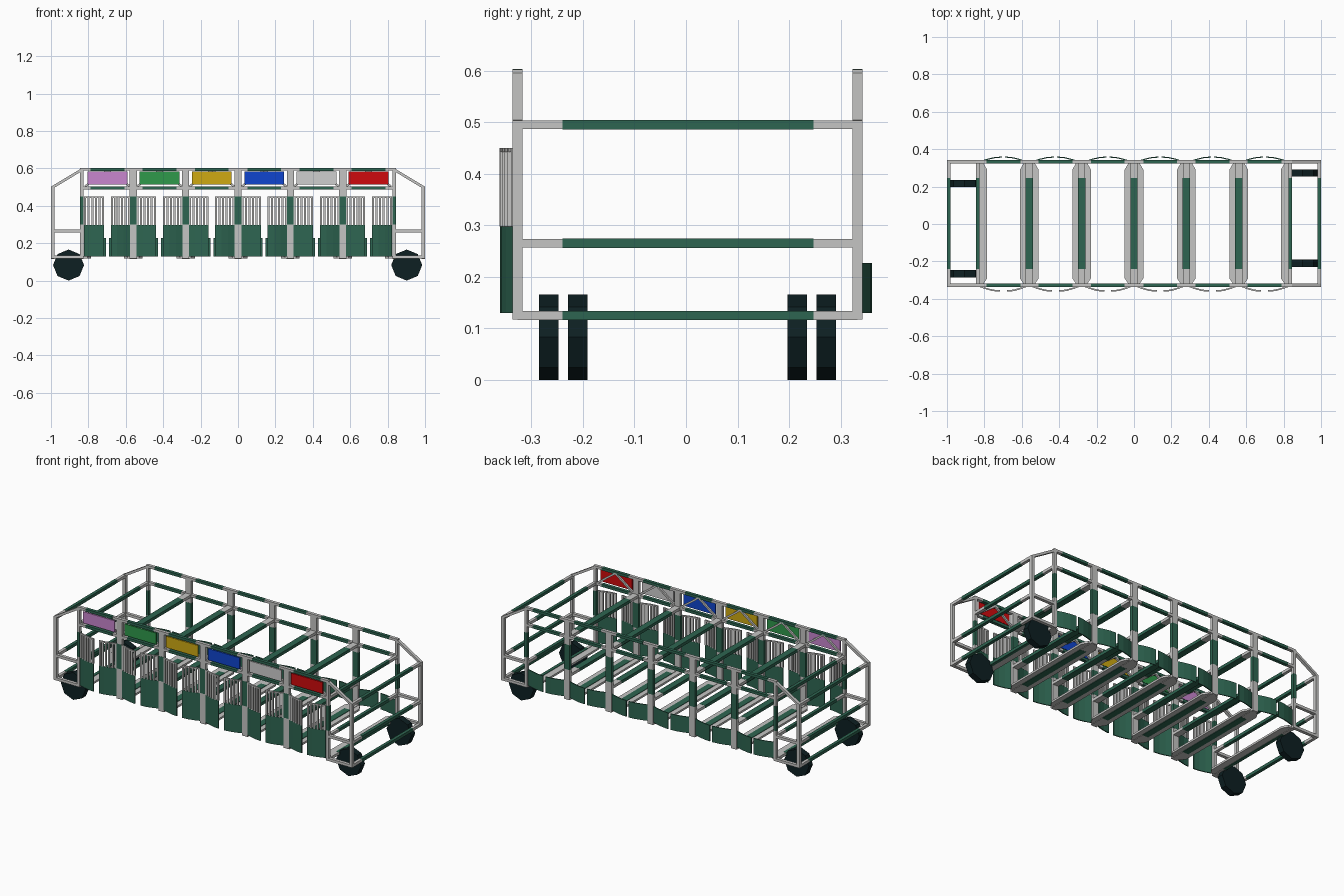
import bpy, bmesh, math
from mathutils import Matrix, Vector

if "Cube" in bpy.data.objects:
    bpy.data.objects.remove(bpy.data.objects["Cube"])

# ---- materials
COLS = {
    "frame grey": (0.56, 0.56, 0.55), "padding green": (0.027, 0.13, 0.082),
    "tyre black": (0.004, 0.014, 0.016), "sign violet": (0.58, 0.24, 0.62),
    "sign green": (0.028, 0.32, 0.07), "sign yellow": (0.62, 0.40, 0.006),
    "sign blue": (0.005, 0.06, 0.62), "sign white": (0.62, 0.62, 0.62),
    "sign red": (0.62, 0.003, 0.004)}
MATS = {}
for n, c in COLS.items():
    m = bpy.data.materials.new(n)
    m.diffuse_color = (*c, 1)
    m.use_nodes = True
    m.node_tree.nodes["Principled BSDF"].inputs["Base Color"].default_value = m.diffuse_color
    MATS[n] = m
GREY, GREEN = 0, 1


def finish(name, bm, mats=("frame grey", "padding green")):
    bmesh.ops.recalc_face_normals(bm, faces=bm.faces)
    me = bpy.data.meshes.new(name)
    bm.to_mesh(me)
    bm.free()
    for m in mats:
        me.materials.append(MATS[m])
    ob = bpy.data.objects.new(name, me)
    bpy.context.collection.objects.link(ob)
    return ob


def box(bm, lo, hi, mat=0):
    lo, hi = Vector(lo), Vector(hi)
    M = Matrix.Translation((lo + hi) / 2) @ Matrix.Diagonal((*(hi - lo), 1))
    r = bmesh.ops.create_cube(bm, size=1, matrix=M)
    for f in {f for v in r["verts"] for f in v.link_faces}:
        f.material_index = mat


def beam(bm, a, b, w, d, mat=0):
    """Sloping box from a to b in the xz plane, w wide, d deep in y."""
    a, b = Vector(a), Vector(b)
    v = b - a
    M = (Matrix.Translation((a + b) / 2) @ Matrix.Rotation(-math.atan2(v.z, v.x), 4, 'Y')
         @ Matrix.Diagonal((v.length, d, w, 1)))
    r = bmesh.ops.create_cube(bm, size=1, matrix=M)
    for f in {f for q in r["verts"] for f in q.link_faces}:
        f.material_index = mat


def padded(bm, axis, c, lo, hi, glo, ghi, size):
    """Grey bar along an axis with a slightly thicker green padded middle."""
    for s, e, mat, g in ((lo, glo, GREY, 0), (glo, ghi, GREEN, .0005), (ghi, hi, GREY, 0)):
        p = [c[i] - size[i] / 2 - g for i in range(3)]
        q = [c[i] + size[i] / 2 + g for i in range(3)]
        p[axis], q[axis] = s, e
        box(bm, p, q, mat)


POSTS = [-.835, -.56, -.28, 0, .28, .56, .835]
YF, YB, T = -.327, .333, .019

# ---- upright posts
bm = bmesh.new()
for y in (YF, YB):
    for x in POSTS:
        w = .018 if abs(x) > .8 else .038
        padded(bm, 2, (x, y, 0), .117, .602, .30, .45, (w, T, 0))
    for s in (-1, 1):
        box(bm, (s * .991 - .009, y - T / 2, .117), (s * .991 + .009, y + T / 2, .503))
finish("upright_posts", bm)

# ---- cross bars joining front and back
bm = bmesh.new()
for x in [-.991] + POSTS + [.991]:
    w = .018 if abs(x) > .8 else .038
    for z in (.125, .265, .495):
        padded(bm, 1, (x, 0, z), YF, YB, -.24, .247, (w, 0, .017))
finish("cross_bars", bm)

# ---- long rails above the stalls
bm = bmesh.new()
for y in (YF, YB):
    for a, b in zip(POSTS, POSTS[1:]):
        c = (a + b) / 2
        for z in (.595, .495):
            padded(bm, 0, (0, y, z), a, b, c - .09, c + .09, (0, T, .015))
finish("long_rails", bm)

# ---- end bay rails and slanting corners
bm = bmesh.new()
for y in (YF, YB):
    for s in (-1, 1):
        for z in (.125, .265):
            x0, x1 = sorted((s * .835, s * .991))
            box(bm, (x0, y - T / 2, z - .008), (x1, y + T / 2, z + .008))
        beam(bm, (s * .83, y, .596), (s * .993, y, .498), .014, T)
finish("end_bay_rails", bm)

# ---- side ledges with chamfered ends, one below every partition
bm = bmesh.new()
for x in POSTS:
    a = x - .05 if x > -.8 else x
    b = x + .05 if x < .8 else x
    ca = .02 if x > -.8 else 0
    cb = .02 if x < .8 else 0
    pts = [(a + ca, -.32), (b - cb, -.32), (b, -.29), (b, .29), (b - cb, .325),
           (a + ca, .325), (a, .29), (a, -.29)]
    f = bm.faces.new([bm.verts.new((px, py, .119)) for px, py in pts])
    r = bmesh.ops.extrude_face_region(bm, geom=[f])
    bmesh.ops.translate(bm, vec=(0, 0, .012),
                        verts=[v for v in r["geom"] if isinstance(v, bmesh.types.BMVert)])
finish("stall_ledges", bm)


# ---- gates: bowed leaves, pairs per stall
def bow(t):
    return .024 * math.sin(t * math.pi / 2)


def leaf(bm, x0, x1, side, z0, z1, y0, bars_top=None):
    """Leaf from hinge x0 to free edge x1, bulging outward."""
    n = 3
    P = [(x0 + (x1 - x0) * i / n, side * (y0 + bow(i / n))) for i in range(n + 1)]
    rows = []
    for px, py in P:
        rows.append([bm.verts.new((px, py + d, z)) for d, z in
                     ((0, z0), (-side * .006, z0), (-side * .006, z1), (0, z1))])
    fs = [bm.faces.new(rows[0]), bm.faces.new(rows[-1])]
    for r, q in zip(rows, rows[1:]):
        for i in range(4):
            j = (i + 1) % 4
            fs.append(bm.faces.new((r[i], r[j], q[j], q[i])))
    for f in fs:
        f.material_index = GREEN
    if bars_top:
        for i in range(6):
            t = .05 + .9 * i / 5
            px, py = x0 + (x1 - x0) * t, side * (y0 + bow(t) - .003)
            box(bm, (px - .0055, py - .004, z1), (px + .0055, py + .004, bars_top))
            if i:
                v = Vector((px - lx, py - ly, 0))
                M = (Matrix.Translation(((px + lx) / 2, (py + ly) / 2, bars_top - .004))
                     @ Matrix.Rotation(math.atan2(v.y, v.x), 4, 'Z')
                     @ Matrix.Diagonal((v.length + .004, .008, .008, 1)))
                bmesh.ops.create_cube(bm, size=1, matrix=M)
            lx, ly = px, py


front, back = bmesh.new(), bmesh.new()
for a, b in zip(POSTS, POSTS[1:]):
    c = (a + b) / 2
    ha = a + (.012 if a < -.8 else .018)
    hb = b - (.012 if b > .8 else .018)
    leaf(front, ha, c - .018, -1, .13, .298, .337, .45)
    leaf(front, hb, c + .018, -1, .13, .298, .337, .45)
    leaf(back, ha, c - .008, 1, .13, .227, .337)
    leaf(back, hb, c + .008, 1, .13, .227, .337)
finish("front_gates", front)
finish("back_gates", back)

# ---- coloured stall signs and the braces behind them
bm = bmesh.new()
for i, (a, b) in enumerate(zip(POSTS, POSTS[1:])):
    c = (a + b) / 2
    sg = bmesh.new()
    box(sg, (c - .106, -.336, .513), (c + .106, -.329, .582))
    finish("stall_sign", sg, [list(COLS)[3 + i]])
    for s in (-1, 1):
        beam(bm, (c + s * .12, -.322, .503), (c, -.322, .592), .011, .01)
finish("sign_braces", bm)

# ---- wheels
for x, ys in ((-.906, (.216, -.266)), (.902, (.272, -.21))):
    for y in ys:
        bm = bmesh.new()
        M = (Matrix.Translation((x, y, .083)) @ Matrix.Rotation(math.pi / 2, 4, 'X'))
        bmesh.ops.create_cone(bm, cap_ends=True, segments=8, radius1=.083, radius2=.083,
                              depth=.038, matrix=M)
        finish("wheel", bm, ["tyre black"])
